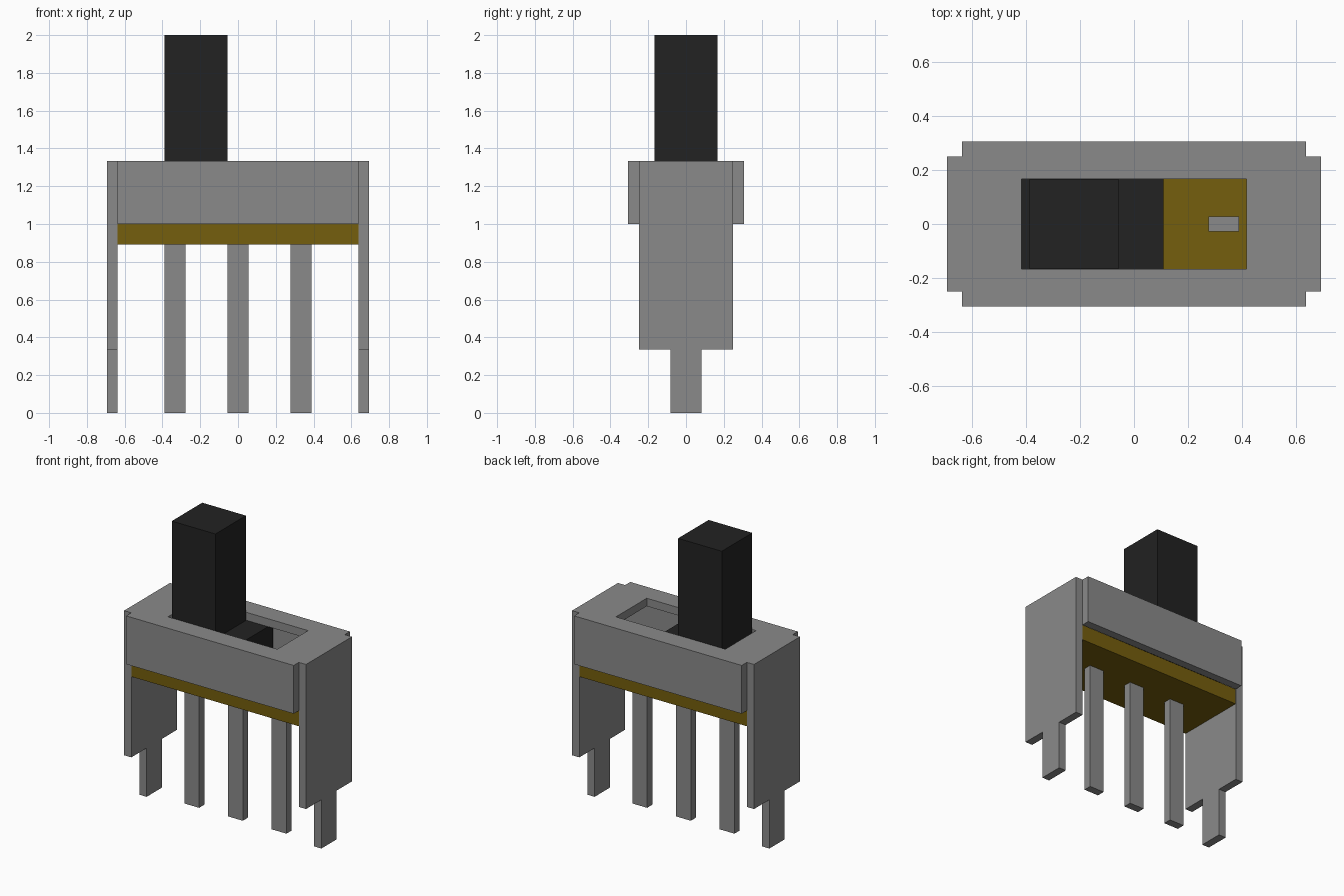
import bpy
import bmesh

cube = bpy.data.objects.get("Cube")
if cube:
    bpy.data.objects.remove(cube, do_unlink=True)


def material(name, rgb):
    m = bpy.data.materials.new(name)
    m.use_nodes = True
    m.diffuse_color = (*rgb, 1)
    bsdf = m.node_tree.nodes["Principled BSDF"]
    bsdf.inputs["Base Color"].default_value = (*rgb, 1)
    bsdf.inputs["Roughness"].default_value = 0.6
    return m


metal = material("grey metal", (0.254, 0.254, 0.254))
plastic = material("black plastic", (0.016, 0.016, 0.016))
board = material("brown board", (0.178, 0.112, 0.004))


def box(name, mat, x, y, z):
    """Box from (min, max) ranges on each axis."""
    bm = bmesh.new()
    bmesh.ops.create_cube(bm, size=1)
    for v in bm.verts:
        v.co = [r[0] if c < 0 else r[1] for c, r in zip(v.co, (x, y, z))]
    mesh = bpy.data.meshes.new(name)
    bm.to_mesh(mesh)
    bm.free()
    mesh.materials.append(mat)
    ob = bpy.data.objects.new(name, mesh)
    bpy.context.collection.objects.link(ob)
    return ob


def combine(ob, operation, x, y, z):
    """Join a box to the object or cut it away, then remove the helper."""
    tool = box("tool", metal, x, y, z)
    tool.hide_render = True
    mod = ob.modifiers.new("shape", "BOOLEAN")
    mod.operation = operation
    mod.solver = "EXACT"
    mod.object = tool
    graph = bpy.context.evaluated_depsgraph_get()
    mesh = bpy.data.meshes.new_from_object(ob.evaluated_get(graph))
    ob.modifiers.clear()
    ob.data = mesh
    bpy.data.objects.remove(tool, do_unlink=True)


def sym(half):
    return (-half, half)


INNER_X, INNER_Y, TOP, SKIRT = 0.639, 0.25, 1.333, 1.0
PLATE_BOTTOM = 1.278

# Folded metal housing: end plates, skirts and slotted top
housing = box("housing", metal, sym(0.694), sym(INNER_Y), (0, TOP))
combine(housing, "UNION", sym(INNER_X), sym(0.306), (SKIRT, TOP))
combine(housing, "DIFFERENCE", sym(INNER_X), sym(0.5), (-0.1, SKIRT))
combine(housing, "DIFFERENCE", sym(INNER_X), sym(INNER_Y), (0.9, PLATE_BOTTOM))
combine(housing, "DIFFERENCE", sym(0.417), sym(0.168), (1.2, 1.5))
for side in (-1, 1):
    # Shoulders that leave a narrow mounting tab on each end plate
    y = sorted((side * 0.083, side * 0.4))
    combine(housing, "DIFFERENCE", sym(0.9), y, (-0.1, 0.336))

# Insulating base board
box("base_board", board, sym(INNER_X - 0.001), sym(INNER_Y - 0.001), (0.892, SKIRT))

# Contact pins through the board
for name, x in (("right", -0.333), ("middle", 0), ("left", 0.333)):
    box(name + "_pin", metal, (x - 0.056, x + 0.056), sym(0.028), (0, 1.02))

# Sliding block and its lever
box("slider_block", plastic, (-0.555, 0.11), sym(0.222), (1.03, PLATE_BOTTOM - 0.001))
box("slider_lever", plastic, (-0.389, -0.056), sym(0.166), (PLATE_BOTTOM - 0.001, 2))
